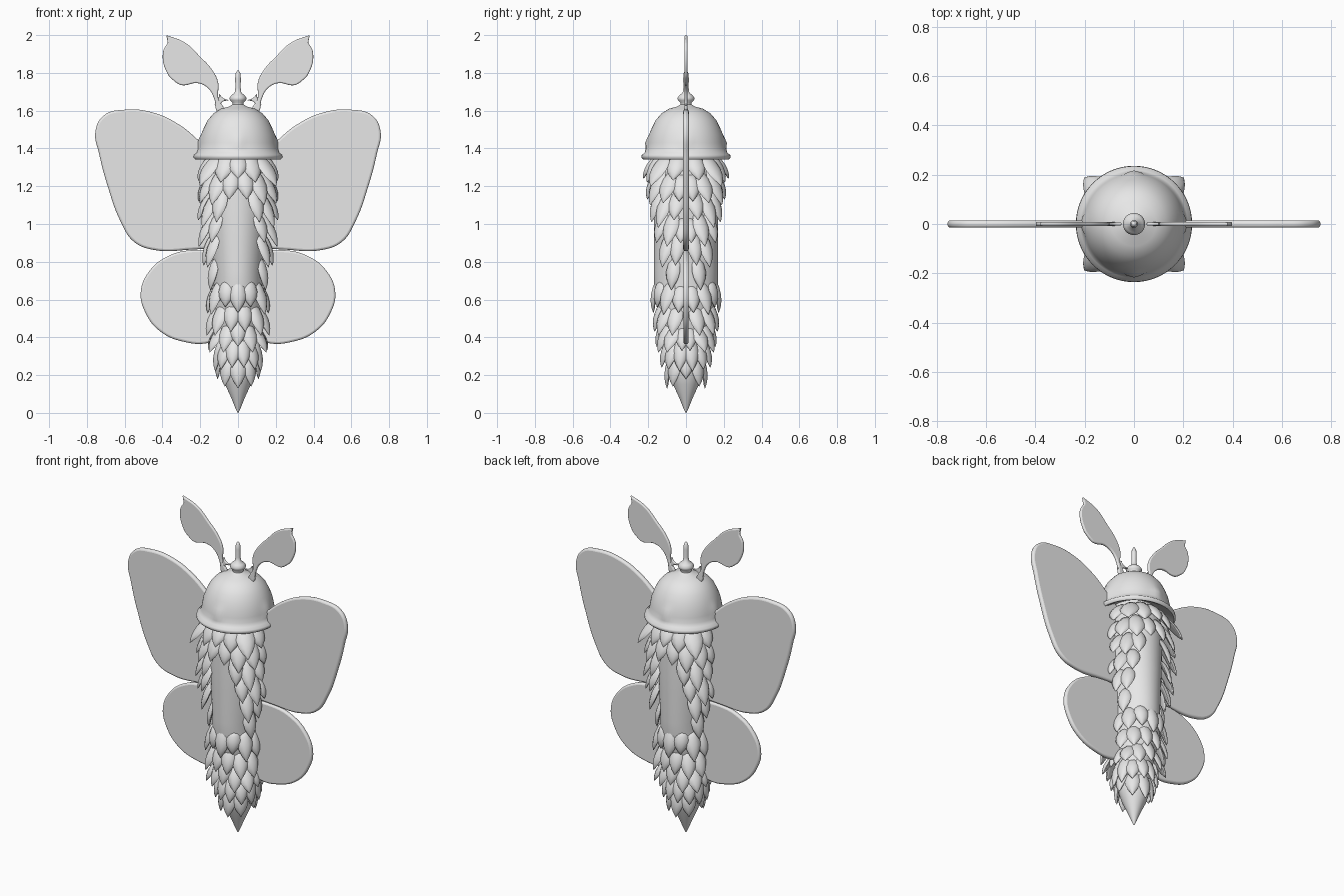
import bpy, bmesh, math
from mathutils import Vector

grey = bpy.data.materials.new("plain grey")
grey.diffuse_color = (0.8, 0.8, 0.8, 1)


def finish(obj, angle=50):
    obj.data.materials.clear()
    obj.data.materials.append(grey)
    bpy.ops.object.select_all(action='DESELECT')
    obj.select_set(True)
    bpy.context.view_layer.objects.active = obj
    bpy.ops.object.shade_smooth_by_angle(angle=math.radians(angle))
    return obj


def mesh_object(name, bm, angle=50):
    bmesh.ops.recalc_face_normals(bm, faces=bm.faces)
    me = bpy.data.meshes.new(name)
    bm.to_mesh(me)
    bm.free()
    obj = bpy.data.objects.new(name, me)
    bpy.context.collection.objects.link(obj)
    return finish(obj, angle)


def loft(bm, rings):
    """Skin a list of equal-sized point rings and cap both ends."""
    vs = [[bm.verts.new(p) for p in ring] for ring in rings]
    n = len(vs[0])
    for a, b in zip(vs, vs[1:]):
        for i in range(n):
            j = (i + 1) % n
            bm.faces.new((a[i], a[j], b[j], b[i]))
    bm.faces.new(vs[0])
    bm.faces.new(vs[-1])


def circle(n):
    return [2 * math.pi * i / n for i in range(n)]


# Body core: slightly oval column with a pointed tail (z, half x, half y)
sections = [(1.40, .13, .13), (1.30, .15, .16), (1.15, .155, .168), (.95, .145, .17),
            (.75, .132, .17), (.62, .13, .168), (.54, .135, .15), (.42, .11, .115),
            (.30, .092, .092), (.22, .09, .09), (.15, .068, .068), (.08, .036, .036),
            (.03, .016, .016), (0, .002, .002)]
bm = bmesh.new()
loft(bm, [[(x * math.cos(t), y * math.sin(t), z) for t in circle(40)]
          for z, x, y in sections])
mesh_object("body", bm)


# Leaf scales: lens-section petals hanging down and flaring out
STATIONS = [(0, .5, .6), (.2, .85, 1), (.42, 1, 1), (.62, .86, .9),
            (.78, .58, .7), (.9, .27, .45), (1, .02, .05)]


def leaf(bm, deg, z0, z1, r0, r1, w):
    a = math.radians(deg)
    out = Vector((math.cos(a), math.sin(a), 0))
    side = Vector((-math.sin(a), math.cos(a), 0))
    rings = []
    for v, ws, ts in STATIONS:
        r = r0 + (r1 - r0) * v + .012 * math.sin(math.pi * v)
        c = out * r + Vector((0, 0, z0 + (z1 - z0) * v))
        ring = []
        for t in circle(10):
            u = math.cos(t)
            cup = -.25 * w * ws * u * u
            ring.append(c + side * (w * ws * u) + out * (.016 * ts * math.sin(t) + cup))
        rings.append(ring)
    loft(bm, rings)


def leaf_cluster(name, rows):
    bm = bmesh.new()
    for deg, *rest in rows:
        for d in sorted({deg % 360, (180 - deg) % 360, -deg % 360, (180 + deg) % 360}):
            leaf(bm, d, *rest)
    mesh_object(name, bm, 60)


leaf_cluster("collar_leaves", [
    (90, 1.37, 1.24, .15, .225, .05), (66, 1.37, 1.22, .15, .225, .055),
    (43, 1.36, 1.20, .16, .275, .055), (18, 1.36, 1.23, .15, .22, .05),
    (77, 1.28, 1.13, .155, .21, .048), (54, 1.28, 1.10, .155, .235, .05),
    (31, 1.27, 1.11, .15, .235, .05), (10, 1.26, 1.12, .15, .21, .045)])
leaf_cluster("side_leaves", [
    (58, 1.18, 1.01, .155, .215, .045), (38, 1.17, .98, .15, .24, .045),
    (17, 1.17, 1.02, .145, .22, .045), (48, 1.06, .90, .15, .21, .042),
    (26, 1.06, .88, .145, .23, .045), (8, 1.03, .90, .14, .205, .04),
    (38, .95, .77, .14, .205, .042), (17, .95, .78, .135, .19, .042),
    (28, .82, .65, .13, .165, .042)])
leaf_cluster("lower_leaves", [
    (90, .70, .53, .150, .172, .045), (66, .70, .56, .145, .165, .045),
    (40, .70, .52, .125, .185, .045), (14, .68, .53, .115, .165, .042),
    (77, .59, .43, .125, .170, .045), (50, .58, .41, .12, .190, .045),
    (24, .57, .41, .115, .180, .045), (90, .51, .35, .105, .155, .045),
    (62, .48, .32, .10, .165, .045), (34, .46, .32, .10, .180, .045),
    (8, .46, .33, .095, .155, .04)])
leaf_cluster("tail_leaves", [
    (76, .40, .24, .085, .132, .042), (46, .38, .23, .085, .13, .042),
    (16, .40, .22, .085, .125, .042), (90, .31, .13, .075, .10, .045),
    (45, .31, .14, .075, .098, .045), (0, .33, .18, .075, .108, .045)])


# Helmet: turned shell with brim, hollow underside, knob and spike (radius, z)
profile = [(.12, 1.40), (.17, 1.375), (.205, 1.352), (.226, 1.342), (.236, 1.352),
           (.234, 1.366), (.218, 1.378), (.208, 1.40), (.203, 1.43), (.195, 1.47),
           (.18, 1.51), (.160, 1.55), (.13, 1.585), (.09, 1.61), (.05, 1.621),
           (.030, 1.632), (.030, 1.642), (.043, 1.655), (.045, 1.668), (.035, 1.682),
           (.018, 1.695), (.014, 1.72), (.015, 1.77), (.012, 1.80), (.004, 1.812)]


def helmet_point(r, z, t):
    # soft studs around the lower dome
    near = math.cos(2 * t) ** 20
    if r > .12 and z > 1.38:
        r += .014 * near * math.exp(-((z - 1.43) / .03) ** 2)
    return r * math.cos(t), r * math.sin(t), z


bm = bmesh.new()
loft(bm, [[helmet_point(r, z, t) for t in circle(64)] for r, z in profile])
mesh_object("helmet", bm, 60)


# Flat parts: rounded slabs filled from an outline in the x-z plane
def slab(name, points, half, mirror, sharp=()):
    cu = bpy.data.curves.new(name, 'CURVE')
    cu.dimensions = '2D'
    cu.fill_mode = 'BOTH'
    cu.resolution_u = 8
    bevel = half * .8
    cu.extrude, cu.bevel_depth, cu.bevel_resolution, cu.offset = half - bevel, bevel, 2, -bevel
    sp = cu.splines.new('BEZIER')
    sp.bezier_points.add(len(points) - 1)
    sp.use_cyclic_u = True
    for i, (bp, (x, z)) in enumerate(zip(sp.bezier_points, points)):
        bp.co = (x * mirror, z, 0)
        kind = 'VECTOR' if i in sharp else 'AUTO'
        bp.handle_left_type = bp.handle_right_type = kind
    obj = bpy.data.objects.new(name, cu)
    bpy.context.collection.objects.link(obj)
    obj.rotation_euler.x = math.pi / 2
    bpy.ops.object.select_all(action='DESELECT')
    obj.select_set(True)
    bpy.context.view_layer.objects.active = obj
    bpy.ops.object.convert(target='MESH')
    finish(bpy.context.object, 40)


upper_wing = [(.05, 1.30), (.20, 1.435), (.31, 1.525), (.45, 1.59), (.60, 1.605),
              (.71, 1.575), (.755, 1.49), (.735, 1.37), (.69, 1.20), (.62, 1.01),
              (.55, .905), (.44, .862), (.24, .865), (.05, .88)]
lower_wing = [(.05, .85), (.24, .862), (.37, .83), (.47, .75), (.515, .64),
              (.49, .53), (.41, .43), (.28, .375), (.16, .37), (.05, .42)]
feeler = [(.078, 1.59), (.105, 1.67), (.105, 1.75), (.14, 1.82), (.20, 1.885),
          (.28, 1.96), (.38, 2.0), (.372, 1.96), (.397, 1.91), (.37, 1.79),
          (.33, 1.75), (.30, 1.735), (.21, 1.745), (.155, 1.715), (.125, 1.66), (.105, 1.59)]
tuft = [(.05, 1.655), (.08, 1.668), (.10, 1.69), (.105, 1.66), (.125, 1.63),
        (.10, 1.62), (.085, 1.645)]

for side, m in (("right", 1), ("left", -1)):
    slab("upper_wing_" + side, upper_wing, .015, m, (0, 13))
    slab("lower_wing_" + side, lower_wing, .014, m, (0, 9))
    slab("antenna_" + side, feeler, .009, m, (6, 7, 10))
    slab("antenna_tuft_" + side, tuft, .007, m, (0, 2, 4))
